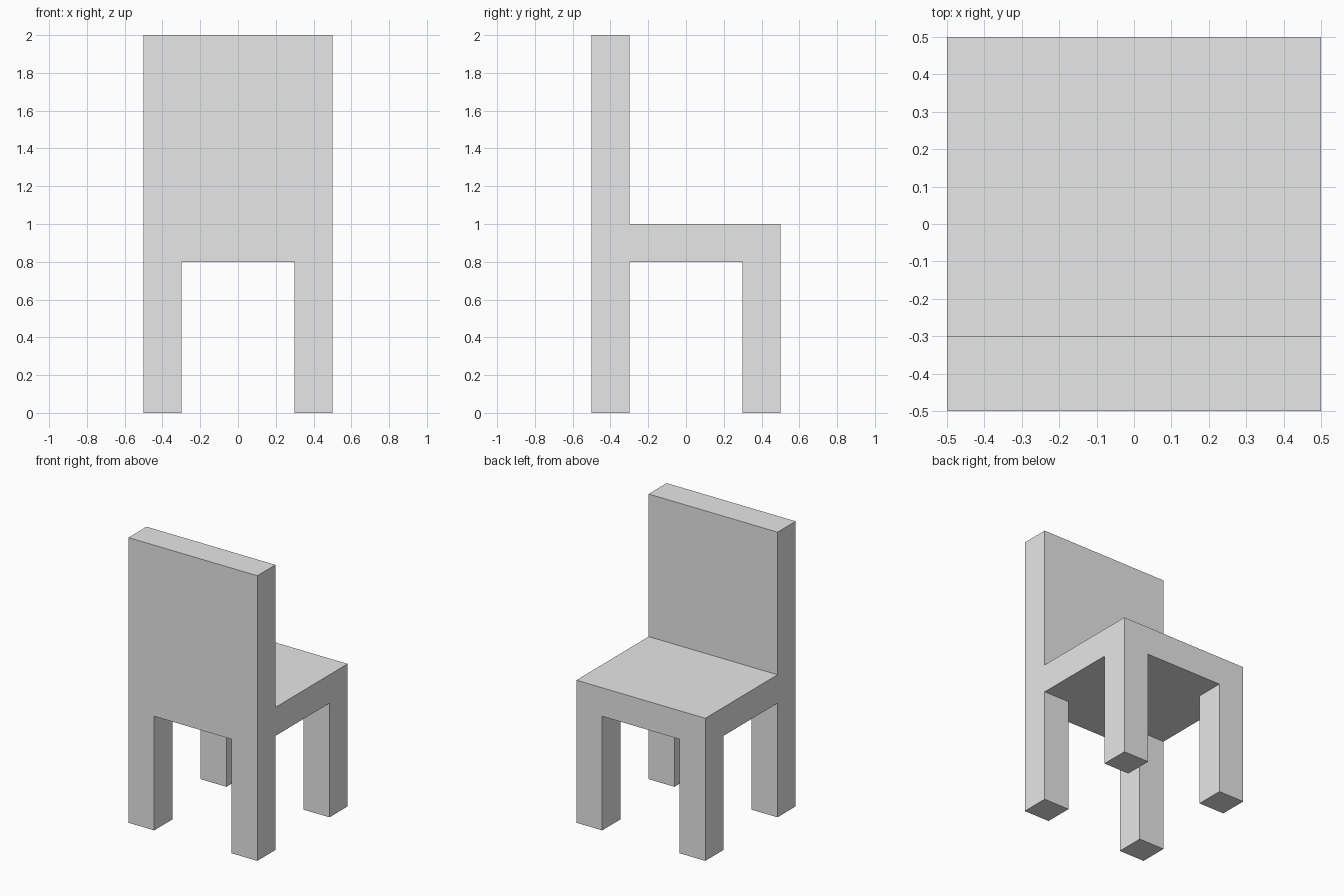
import bpy
from mathutils import Vector

cube = bpy.data.objects.get("Cube")
if cube:
    bpy.data.objects.remove(cube, do_unlink=True)

grey = bpy.data.materials.new("light_grey")
grey.use_nodes = True
COLOUR = (0.8, 0.8, 0.8, 1)
grey.diffuse_color = COLOUR
grey.node_tree.nodes["Principled BSDF"].inputs["Base Color"].default_value = COLOUR

WIDTH = 1.0        # seat width and depth
THICK = 0.2        # thickness of every board and leg
LEG_HEIGHT = 0.8
BACK_HEIGHT = 1.0


def box(name, centre, size):
    """Flat-sided box with its scale applied to the mesh."""
    bpy.ops.mesh.primitive_cube_add(size=1)
    obj = bpy.context.object
    obj.name = name
    for v in obj.data.vertices:
        v.co = v.co * Vector(size)
    obj.location = centre
    obj.data.materials.append(grey)
    return obj


edge = (WIDTH - THICK) / 2
seat_top = LEG_HEIGHT + THICK

# Seat board
box("seat", (0, 0, LEG_HEIGHT + THICK / 2), (WIDTH, WIDTH, THICK))

# Backrest stands on the -y edge of the seat
box("backrest", (0, -edge, seat_top + BACK_HEIGHT / 2), (WIDTH, THICK, BACK_HEIGHT))

# Four square legs flush with the seat corners
for side, sx in (("left", 1), ("right", -1)):
    for end, sy in (("front", -1), ("back", 1)):
        box(f"{end}_{side}_leg", (sx * edge, sy * edge, LEG_HEIGHT / 2),
            (THICK, THICK, LEG_HEIGHT))
